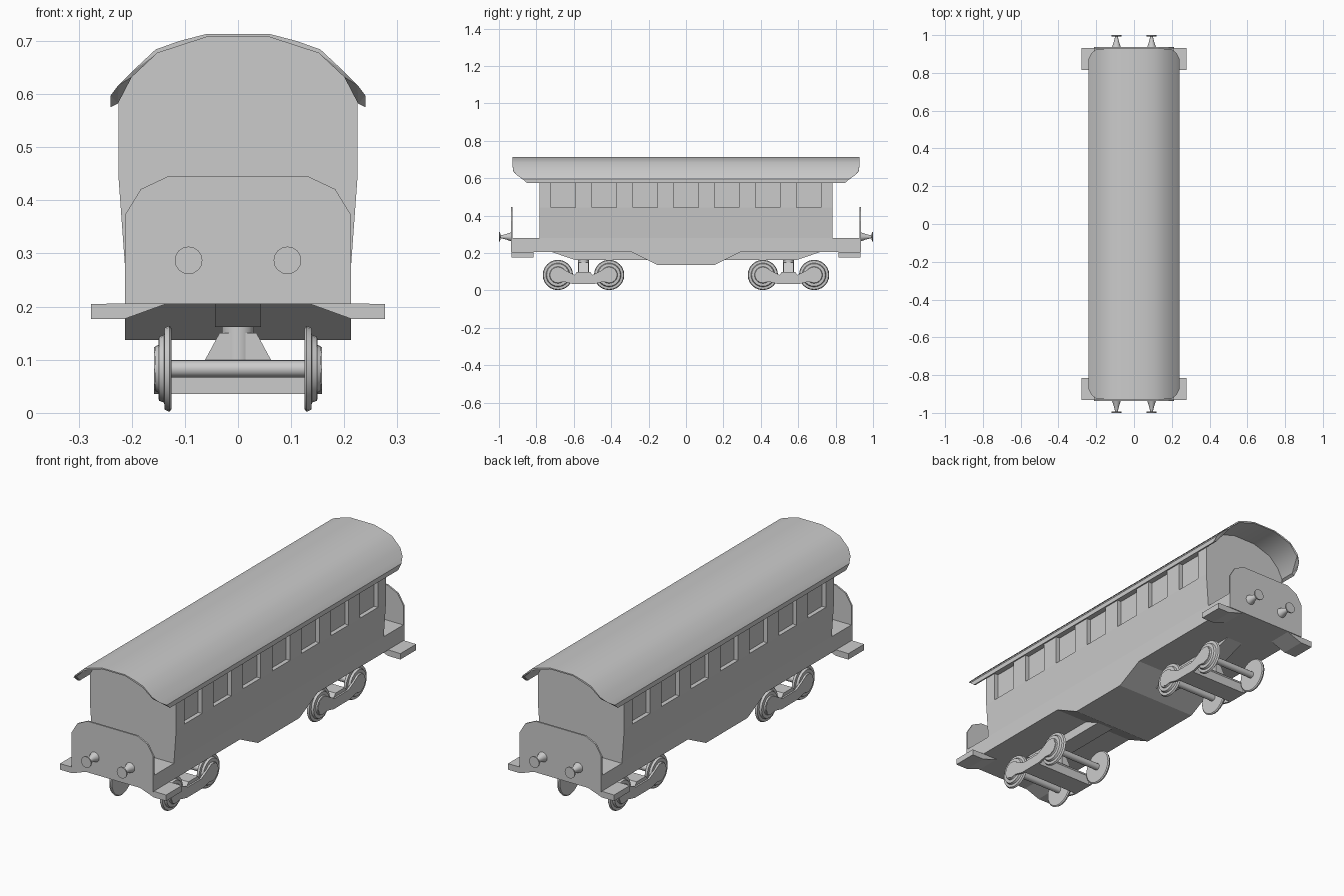
import bpy, bmesh
from math import cos, sin, pi, radians

if "Cube" in bpy.data.objects:
    bpy.data.objects.remove(bpy.data.objects["Cube"])


def make(name, verts, faces, smooth=None):
    me = bpy.data.meshes.new(name)
    me.from_pydata(verts, [], faces)
    bm = bmesh.new()
    bm.from_mesh(me)
    bmesh.ops.recalc_face_normals(bm, faces=bm.faces)
    bm.to_mesh(me)
    bm.free()
    ob = bpy.data.objects.new(name, me)
    bpy.context.collection.objects.link(ob)
    if smooth:
        bpy.ops.object.select_all(action='DESELECT')
        ob.select_set(True)
        bpy.context.view_layer.objects.active = ob
        bpy.ops.object.shade_smooth_by_angle(angle=radians(smooth))
    return ob


def loft(name, rings, smooth=None):
    """Skin a row of equal-sized rings and cap both ends."""
    n = len(rings[0])
    faces = [(k * n + i, k * n + (i + 1) % n, (k + 1) * n + (i + 1) % n, (k + 1) * n + i)
             for k in range(len(rings) - 1) for i in range(n)]
    last = (len(rings) - 1) * n
    faces += [tuple(range(n)), tuple(range(last, last + n))]
    return make(name, [v for r in rings for v in r], faces, smooth)


def prism_x(name, yz, a, b):
    return loft(name, [[(x, y, z) for y, z in yz] for x in (a, b)])


def prism_y(name, xz, a, b):
    return loft(name, [[(x, y, z) for x, z in xz] for y in (a, b)])


def lathe(name, profile, centre, axis, n=20, d=1):
    """Revolve (distance along axis, radius) pairs."""
    rings = []
    for t, r in profile:
        ring = []
        for i in range(n):
            c, s = r * cos(2 * pi * i / n), r * sin(2 * pi * i / n)
            p = {'x': (d * t, c, s), 'y': (c, d * t, s), 'z': (c, s, d * t)}[axis]
            ring.append(tuple(p[k] + centre[k] for k in range(3)))
        rings.append(ring)
    return loft(name, rings, 35)


def sym(half):
    """Complete a half profile across x = 0."""
    return half + [(-a, b) for a, b in reversed(half)]


# Passenger body
body = prism_y("carriage_body", sym([(.213, .27), (.213, .28), (.225, .445), (.225, .59),
                                     (.2, .632), (.152, .677), (.06, .707)]), -.782, .782)

# Window recesses, seven per side
verts, faces = [], []
for s in (-1, 1):
    for k in range(-3, 4):
        o = len(verts)
        verts += [(x * s, k * .2185 + y, z) for x in (.205, .26)
                  for y in (-.066, .066) for z in (.445, .583)]
        faces += [tuple(o + i for i in f) for f in ((0, 1, 3, 2), (4, 6, 7, 5), (0, 4, 5, 1),
                                                    (2, 3, 7, 6), (0, 2, 6, 4), (1, 5, 7, 3))]
cutter = make("window_cutter", verts, faces)
cutter.hide_render = True
mod = body.modifiers.new("windows", 'BOOLEAN')
mod.operation = 'DIFFERENCE'
mod.solver = 'EXACT'
mod.object = cutter
bpy.context.view_layer.objects.active = body
bpy.ops.object.modifier_apply(modifier=mod.name)
bpy.data.objects.remove(cutter)

# Roof shell: x, z and the half length at that point (rounded corners)
outer = [(.06, .713, .928), (.11, .7, .928), (.155, .684, .928), (.2, .642, .925),
         (.225, .617, .905), (.24, .597, .875), (.24, .575, .85)]
inner = [(.226, .582, .855), (.2, .632, .92), (.152, .677, .928), (.06, .707, .928)]
half = outer + inner
ring = ([(-x, z, y) for x, z, y in reversed(outer)] + half
        + [(-x, z, y) for x, z, y in reversed(inner)])
roof = loft("roof", [[(x, s * y, z) for x, z, y in ring] for s in (-1, 1)], 35)
# end caps as a strip of quads, so that the hollow arch stays open
bm = bmesh.new()
bm.from_mesh(roof.data)
bmesh.ops.delete(bm, geom=[f for f in bm.faces if len(f.verts) > 4], context='FACES_ONLY')
bmesh.ops.triangle_fill(bm, edges=[e for e in bm.edges if e.is_boundary], use_beauty=True)
bmesh.ops.recalc_face_normals(bm, faces=bm.faces)
bm.to_mesh(roof.data)
bm.free()

# Floor with deep belly, and central sill
prism_x("underframe", [(-.93, .28), (-.93, .205), (-.29, .205), (-.155, .137),
                       (.155, .137), (.29, .205), (.93, .205), (.93, .28)], -.213, .213)
prism_x("centre_sill", [(-.73, .21), (-.59, .162), (.59, .162), (.73, .21)], -.043, .043)

for s in (-1, 1):
    # End panel
    prism_y("end_panel", sym([(.213, .205), (.213, .372), (.183, .421), (.13, .446)]),
            s * .928, s * .936)
    for m in (-1, 1):
        # Buffers and corner steps
        lathe("buffer", [(0, .024), (.025, .015), (.057, .007), (.059, .026), (.065, .026)],
              (m * .093, s * .935, .287), 'y', 16, s)
        prism_y("corner_step", [(m * .277, .205), (m * .277, .177), (m * .213, .177),
                                (m * .13, .207)], s * .815, s * .932)

    # Bogie: pivot, bolster and cross beam
    c = s * .548
    lathe("bogie_pivot", [(.085, .03), (.165, .03)], (0, c, 0), 'z', 16)
    prism_y("bogie_bolster", sym([(.063, .098), (.035, .15)]), c - .026, c + .026)
    prism_x("bogie_beam", [(c - .05, .036), (c + .05, .036), (c + .05, .08),
                           (c + .035, .1), (c - .035, .1), (c - .05, .08)], -.15, .15)
    right = [(.05, .084), (.09, .104), (.115, .119), (.137, .124), (.165, .114), (.178, .083),
             (.165, .054), (.137, .043), (.105, .047), (.06, .036)]
    frame = [(c + y, z) for y, z in sym(right)]
    for m in (-1, 1):
        prism_x("bogie_side_frame", frame, m * .148, m * .158)

    # Wheels and axles
    for w in (-1, 1):
        y = c + w * .137
        lathe("axle", [(-.13, .016), (.13, .016)], (0, y, .083), 'x', 12)
        for m in (-1, 1):
            lathe("wheel", [(.125, .076), (.129, .081), (.138, .077), (.139, .064),
                            (.149, .06), (.15, .045), (.156, .042)],
                  (0, y, .083), 'x', 24, m)
